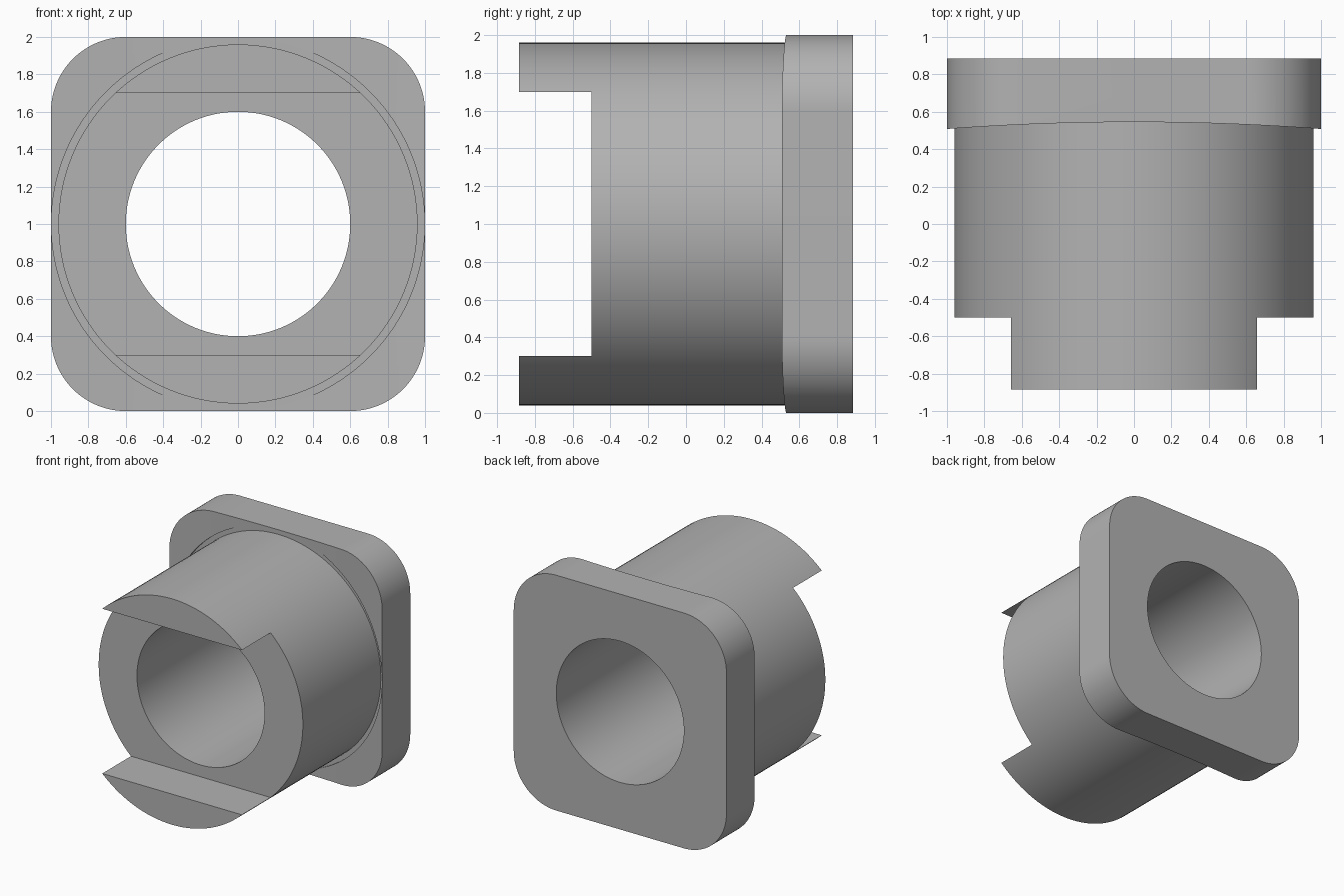
import bpy, bmesh, math

cube = bpy.data.objects.get("Cube")
if cube:
    bpy.data.objects.remove(cube)

MID = 1.0        # height of the bore axis
SEGS = 128

grey = bpy.data.materials.new("plain grey")
grey.use_nodes = True
colour = (0.45, 0.45, 0.45, 1)
grey.diffuse_color = colour
grey.node_tree.nodes["Principled BSDF"].inputs["Base Color"].default_value = colour


def prism(name, outline, step):
    """Extrude a closed outline of 3D points along step."""
    bm = bmesh.new()
    face = bm.faces.new([bm.verts.new(p) for p in outline])
    ext = bmesh.ops.extrude_face_region(bm, geom=[face], use_keep_orig=True)
    verts = [g for g in ext["geom"] if isinstance(g, bmesh.types.BMVert)]
    bmesh.ops.translate(bm, verts=verts, vec=step)
    bmesh.ops.recalc_face_normals(bm, faces=bm.faces)
    mesh = bpy.data.meshes.new(name)
    bm.to_mesh(mesh)
    bm.free()
    mesh.materials.append(grey)
    obj = bpy.data.objects.new(name, mesh)
    bpy.context.collection.objects.link(obj)
    return obj


def disc(name, radius, y0, y1):
    turn = [2 * math.pi * i / SEGS for i in range(SEGS)]
    pts = [(radius * math.cos(a), y0, MID + radius * math.sin(a)) for a in turn]
    return prism(name, pts, (0, y1 - y0, 0))


def combine(target, tool, operation="DIFFERENCE"):
    """Apply a boolean and discard the tool."""
    mod = target.modifiers.new(operation.lower(), "BOOLEAN")
    mod.operation, mod.solver, mod.object = operation, "EXACT", tool
    bpy.context.view_layer.objects.active = target
    bpy.ops.object.modifier_apply(modifier=mod.name)
    bpy.data.objects.remove(tool)


# Rounded square flange
corner, outline = 0.4, []
for k, (sx, sz) in enumerate([(1, 1), (-1, 1), (-1, -1), (1, -1)]):
    for i in range(25):
        a = math.pi / 2 * (k + i / 24)
        outline.append((sx * (1 - corner) + corner * math.cos(a), 0.4,
                        MID + sz * (1 - corner) + corner * math.sin(a)))
flange = prism("flanged_bushing", outline, (0, 0.485, 0))

# Slightly hollow front face of the flange
arc = [(x / 20, 0.545 - 0.037 * (x / 20) ** 2, -0.5) for x in range(-24, 25)]
hollow = prism("hollow_cutter", [(-1.2, 0, -0.5)] + arc + [(1.2, 0, -0.5)], (0, 0, 3))
combine(flange, hollow)

# Flat round seat around the barrel
combine(flange, disc("seat_cutter", 0.998, 0.2, 0.547))

# Barrel, open front slot between two tabs, and through bore
combine(flange, disc("barrel", 0.96, -0.885, 0.7), "UNION")
slot = [(-1.5, -1.5, MID - 0.7), (1.5, -1.5, MID - 0.7),
        (1.5, -1.5, MID + 0.7), (-1.5, -1.5, MID + 0.7)]
combine(flange, prism("slot_cutter", slot, (0, 1.0, 0)))
combine(flange, disc("bore_cutter", 0.6, -1.5, 1.5))

# Smooth curved walls, crisp edges
bpy.ops.object.select_all(action="DESELECT")
flange.select_set(True)
bpy.context.view_layer.objects.active = flange
bpy.ops.object.shade_smooth_by_angle(angle=math.radians(30))
